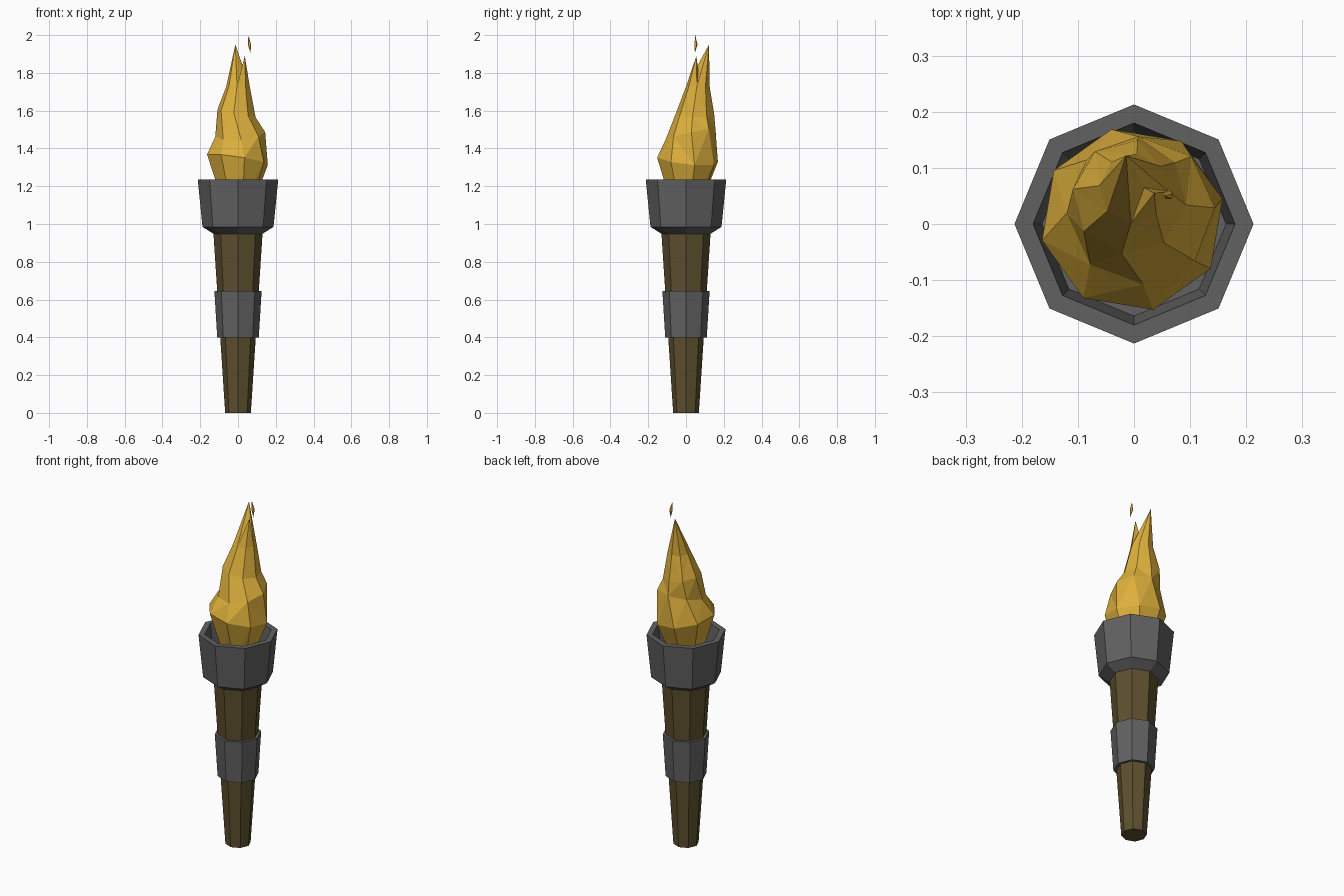
import bpy, bmesh
from math import sin, cos, pi, radians

if "Cube" in bpy.data.objects:
    bpy.data.objects.remove(bpy.data.objects["Cube"])

N = 8


def material(name, rgb):
    m = bpy.data.materials.new(name)
    m.diffuse_color = (*rgb, 1)
    m.use_nodes = True
    m.node_tree.nodes["Principled BSDF"].inputs["Base Color"].default_value = m.diffuse_color
    return m


def finish(name, bm, mat):
    bmesh.ops.recalc_face_normals(bm, faces=bm.faces)
    me = bpy.data.meshes.new(name)
    bm.to_mesh(me)
    bm.free()
    me.materials.append(mat)
    ob = bpy.data.objects.new(name, me)
    bpy.context.collection.objects.link(ob)
    return ob


def ring(bm, r, z, cx=0, cy=0, twist=0, lift=0, toward=0, n=N):
    """Ring of vertices; lift tilts it upward in the 'toward' direction."""
    out = []
    for k in range(n):
        a = radians(twist) + 2 * pi * k / n
        out.append(bm.verts.new((cx + r * cos(a), cy + r * sin(a),
                                 z + lift * cos(a - radians(toward)))))
    return out


def bridge(bm, a, b):
    n = len(a)
    for k in range(n):
        j = (k + 1) % n
        bm.faces.new((a[k], a[j], b[j], b[k]))


def fan(bm, loop, tip):
    for k in range(len(loop)):
        bm.faces.new((loop[k], loop[(k + 1) % len(loop)], tip))


def lathe(name, profile, mat):
    bm = bmesh.new()
    rings = [ring(bm, r, z) for r, z in profile]
    for a, b in zip(rings, rings[1:]):
        bridge(bm, a, b)
    bm.faces.new(rings[0])
    bm.faces.new(rings[-1])
    return finish(name, bm, mat)


wood = material("wood", (0.11, 0.08, 0.028))
iron = material("iron", (0.12, 0.12, 0.12))
fire = material("fire", (0.72, 0.43, 0.045))

# Handle, grip band and open cup
lathe("handle", [(0.068, 0), (0.13, 0.95)], wood)
lathe("grip_band", [(0.11, 0.40), (0.125, 0.645)], iron)
lathe("cup", [(0.13, 0.948), (0.188, 0.985), (0.213, 1.235),
              (0.18, 1.235), (0.164, 1.10)], iron)

# Flame: twisted, leaning rings that split into two tongues
bm = bmesh.new()
rings = [
    ring(bm, 0.08, 1.10, twist=18),
    ring(bm, 0.165, 1.34, -0.003, 0.008, 13, 0.03, 215),
    ring(bm, 0.132, 1.475, 0.012, 0.024, 2, 0.03, 70),
    ring(bm, 0.102, 1.585, -0.008, 0.048, -8, 0.02, 180),
    ring(bm, 0.062, 1.73, 0, 0.063, -5),
]
for a, b in zip(rings, rings[1:]):
    bridge(bm, a, b)
bm.faces.new(rings[0])
top = rings[-1]
valley = bm.verts.new((0.018, 0.065, 1.81))
fan(bm, top[0:7] + [valley], bm.verts.new((-0.014, 0.122, 1.95)))
fan(bm, [top[6], top[7], top[0], valley], bm.verts.new((0.036, 0.055, 1.89)))
bmesh.ops.triangulate(bm, faces=[f for f in bm.faces if len(f.verts) == 4])
finish("flame", bm, fire)

# Loose spark above the flame
bm = bmesh.new()
mid = ring(bm, 0.009, 1.95, 0.061, 0.052, 20, n=5)
fan(bm, mid, bm.verts.new((0.055, 0.049, 2.0)))
fan(bm, mid[::-1], bm.verts.new((0.066, 0.047, 1.905)))
finish("spark", bm, fire)
